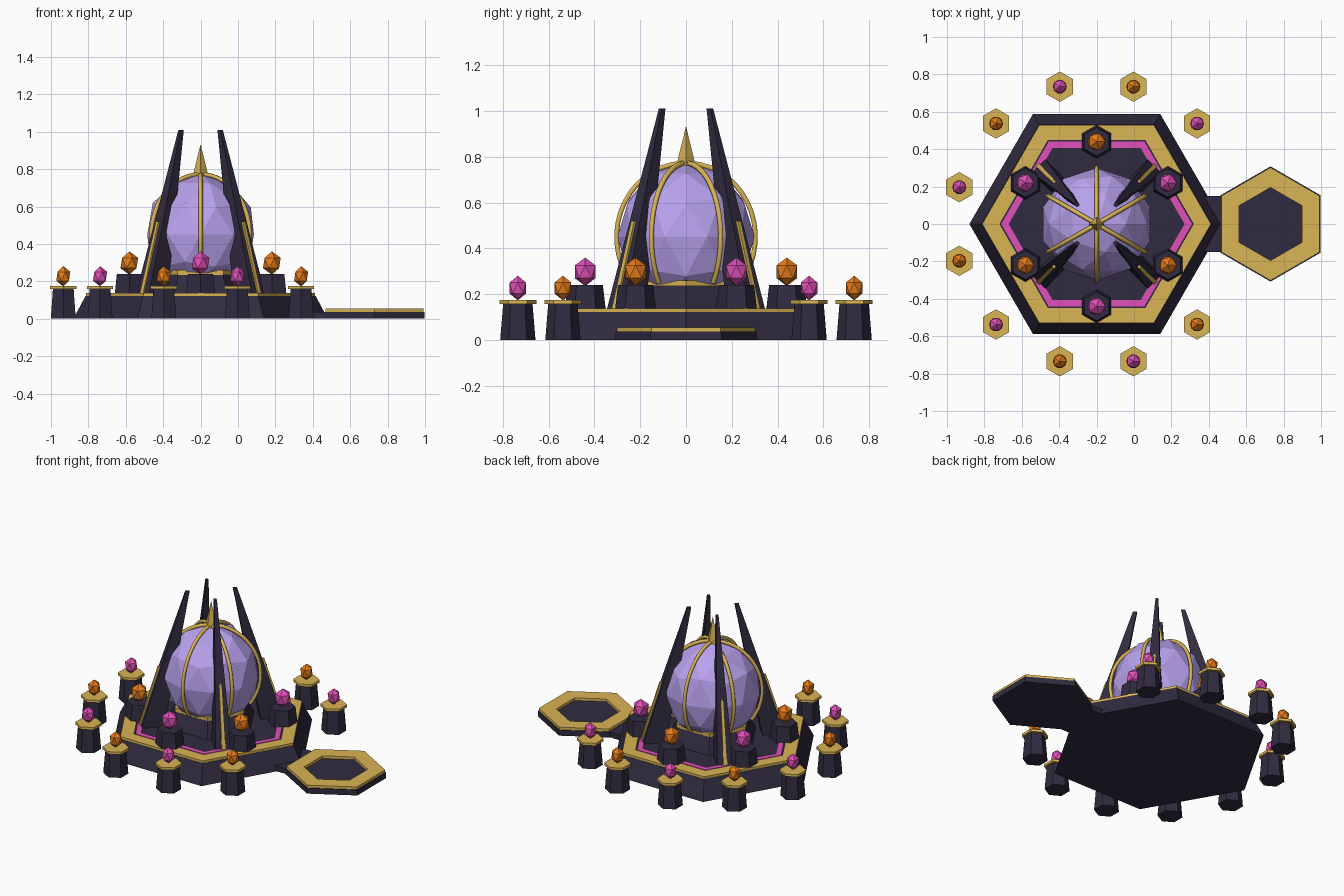
import bpy, bmesh
from math import sin, cos, pi, radians
from mathutils import Matrix

if "Cube" in bpy.data.objects:
    bpy.data.objects.remove(bpy.data.objects["Cube"])

CX = -0.2  # centre of the main shrine


def mat(name, col):
    m = bpy.data.materials.new(name)
    m.diffuse_color = (*col, 1)
    m.use_nodes = True
    m.node_tree.nodes["Principled BSDF"].inputs["Base Color"].default_value = m.diffuse_color
    return m


DARK = mat("dark_stone", (0.03, 0.024, 0.05))
GOLD = mat("gold", (0.70, 0.46, 0.09))
PINK = mat("magenta", (0.75, 0.08, 0.48))
ORANGE = mat("orange", (0.80, 0.20, 0.01))
VIOLET = mat("violet", (0.48, 0.36, 0.85))


def make(name, bm, m, loc=(0, 0, 0), rz=0):
    bmesh.ops.recalc_face_normals(bm, faces=bm.faces)
    me = bpy.data.meshes.new(name)
    bm.to_mesh(me)
    bm.free()
    me.materials.append(m)
    ob = bpy.data.objects.new(name, me)
    ob.location = loc
    ob.rotation_euler.z = rz
    bpy.context.collection.objects.link(ob)
    return ob


def loop(bm, r, z, n, rot):
    return [bm.verts.new((r * cos(rot + 2 * pi * i / n), r * sin(rot + 2 * pi * i / n), z)) for i in range(n)]


def bridge(bm, a, b):
    n = len(a)
    for i in range(n):
        bm.faces.new((a[i], a[(i + 1) % n], b[(i + 1) % n], b[i]))


def prism(name, x, y, z0, z1, r0, r1, m, rot=0, n=6):
    bm = bmesh.new()
    a, b = loop(bm, r0, z0, n, rot), loop(bm, r1, z1, n, rot)
    bridge(bm, a, b)
    bm.faces.new(a)
    bm.faces.new(b)
    return make(name, bm, m, (x, y, 0))


def ring(name, x, z0, z1, ro, ri, m, rot=0):
    bm = bmesh.new()
    ls = [loop(bm, r, z, 6, rot) for r, z in ((ro, z0), (ro, z1), (ri, z1), (ri, z0))]
    for i in range(4):
        bridge(bm, ls[i], ls[(i + 1) % 4])
    return make(name, bm, m, (x, 0, 0))


def blade(name, foot, tip, m, rz):
    # foot and tip: (inner radius, outer radius, half width, z)
    bm = bmesh.new()
    a, b = [[bm.verts.new((x, y, z)) for x, y in ((i, -w), (o, -w), (o, w), (i, w))] for i, o, w, z in (foot, tip)]
    bridge(bm, a, b)
    bm.faces.new(a)
    bm.faces.new(b)
    return make(name, bm, m, (CX, 0, 0), rz)


def ico(name, x, y, z, r, rz, sub, m):
    bm = bmesh.new()
    bmesh.ops.create_icosphere(bm, subdivisions=sub, radius=1, matrix=Matrix.Diagonal((r, r, rz, 1)))
    return make(name, bm, m, (x, y, z))


# Hexagonal base with inlaid rings
prism("base", CX, 0, 0, 0.122, 0.68, 0.615, DARK)
ring("base_gold_rim", CX, 0.115, 0.138, 0.612, 0.52, GOLD)
prism("deck", CX, 0, 0.115, 0.132, 0.525, 0.525, DARK)
ring("deck_magenta_inlay", CX, 0.125, 0.137, 0.51, 0.47, PINK)

# Pedestal drum, collar, orb and spire
prism("orb_drum", CX, 0, 0.13, 0.235, 0.29, 0.235, DARK)
prism("orb_collar", CX, 0, 0.235, 0.26, 0.245, 0.245, GOLD)
ico("orb", CX, 0, 0.45, 0.3, 0.325, 2, VIOLET)
prism("spire", CX, 0, 0.75, 0.93, 0.045, 0.001, GOLD, 0, 4)

# Ribs hugging the orb
for k in range(6):
    az = radians(30 + 60 * k)
    cu = bpy.data.curves.new("orb_rib", 'CURVE')
    cu.dimensions = '3D'
    cu.bevel_depth = 0.012
    cu.bevel_resolution = 1
    cu.use_fill_caps = True
    sp = cu.splines.new('POLY')
    N = 16
    sp.points.add(N - 1)
    for i, p in enumerate(sp.points):
        t = radians(86 - 124 * i / (N - 1))
        r = 0.303 * cos(t)
        p.co = (r * cos(az), r * sin(az), 0.45 + 0.323 * sin(t), 1)
    cu.materials.append(GOLD)
    ob = bpy.data.objects.new("orb_rib", cu)
    ob.location.x = CX
    bpy.context.collection.objects.link(ob)

# Four leaning blades with gold strips
for k in range(4):
    az = radians(45 + 90 * k)
    blade("blade", (0.30, 0.44, 0.05, 0.13), (0.135, 0.16, 0.008, 1.01), DARK, az)
    blade("blade_strip", (0.42, 0.449, 0.012, 0.13), (0.30, 0.329, 0.009, 0.52), GOLD, az)


# Crystals on inner pedestals
for k in range(6):
    az = radians(30 + 60 * k)
    x, y = CX + 0.44 * cos(az), 0.44 * sin(az)
    prism("inner_pedestal", x, y, 0.13, 0.24, 0.09, 0.077, DARK, pi / 2)
    ico("inner_crystal", x, y, 0.298, 0.053, 0.062, 1, ORANGE if k % 2 else PINK)

# Ring of outer pillars, open toward the landing
for k in range(1, 11):
    az = radians(15 + 30 * k)
    x, y = CX + 0.76 * cos(az), 0.76 * sin(az)
    prism("outer_pillar", x, y, 0, 0.16, 0.077, 0.064, DARK, pi / 2)
    prism("pillar_cap", x, y, 0.158, 0.175, 0.081, 0.081, GOLD, pi / 2)
    ico("pillar_crystal", x, y, 0.227, 0.042, 0.054, 1, PINK if k % 2 else ORANGE)

# Landing pad and its short bridge
prism("landing_pad", 0.73, 0, 0, 0.037, 0.308, 0.308, DARK, pi / 2)
ring("landing_gold_rim", 0.73, 0.035, 0.055, 0.302, 0.195, GOLD, pi / 2)
bm = bmesh.new()
bmesh.ops.create_cube(bm, size=1, matrix=Matrix.Diagonal((0.16, 0.3, 0.036, 1)))
make("landing_bridge", bm, DARK, (0.42, 0, 0.018))
